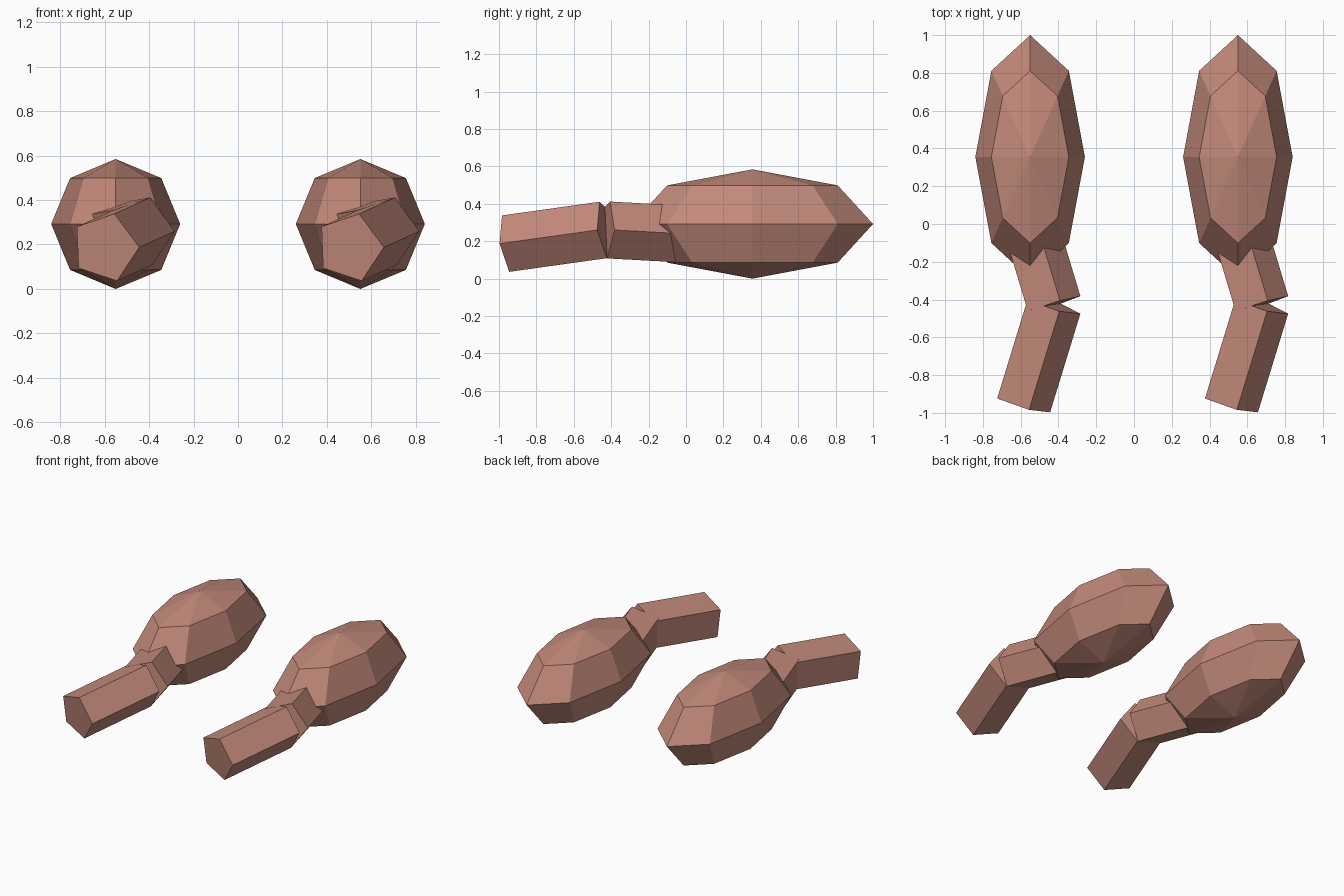
import bpy
import bmesh
import math
from mathutils import Vector, Matrix

cube = bpy.data.objects.get("Cube")
if cube:
    bpy.data.objects.remove(cube, do_unlink=True)

# Single clay skin colour
COLOUR = (0.54, 0.25, 0.195, 1)
skin = bpy.data.materials.new("clay_pink")
skin.use_nodes = True
skin.diffuse_color = COLOUR
bsdf = next(n for n in skin.node_tree.nodes if n.type == 'BSDF_PRINCIPLED')
bsdf.inputs["Base Color"].default_value = COLOUR


def finish(name, bm, x):
    """Turn a bmesh into a flat shaded object placed at offset x."""
    bmesh.ops.recalc_face_normals(bm, faces=bm.faces)
    mesh = bpy.data.meshes.new(name)
    bm.to_mesh(mesh)
    bm.free()
    mesh.materials.append(skin)
    obj = bpy.data.objects.new(name, mesh)
    obj.location.x = x
    bpy.context.collection.objects.link(obj)


def tube(name, start, end, radius, sides, x):
    """Straight capped prism with one corner pointing level to +x."""
    start, end = Vector(start), Vector(end)
    axis = (end - start).normalized()
    side = axis.cross(Vector((0, 0, 1))).normalized()
    up = side.cross(axis)
    bm = bmesh.new()
    rings = []
    for centre in (start, end):
        ring = []
        for i in range(sides):
            a = math.tau * i / sides
            ring.append(bm.verts.new(
                centre + radius * (math.cos(a) * side + math.sin(a) * up)))
        rings.append(ring)
        bm.faces.new(ring)
    for i in range(sides):
        j = (i + 1) % sides
        bm.faces.new((rings[0][i], rings[0][j], rings[1][j], rings[1][i]))
    finish(name, bm, x)


def pod(name, centre, radii, x):
    """Long faceted ellipsoid."""
    bm = bmesh.new()
    bmesh.ops.create_uvsphere(bm, u_segments=8, v_segments=4, radius=1,
                              matrix=Matrix.LocRotScale(centre, None, radii))
    finish(name, bm, x)


# Joints of one limb, measured from the limb's own centre line
TIP = (-0.047, -0.95, 0.187)
ELBOW = (0.113, -0.428, 0.26)
ROOT = (-0.025, 0.03, 0.235)

# The same limb stands on both sides
for side_name, x in (("left", 0.55), ("right", -0.55)):
    pod(side_name + "_thick_limb", Vector((0, 0.355, 0.292)),
        Vector((0.29, 0.645, 0.292)), x)
    tube(side_name + "_inner_segment", ELBOW, ROOT, 0.16, 5, x)
    tube(side_name + "_outer_segment", TIP, ELBOW, 0.16, 5, x)
